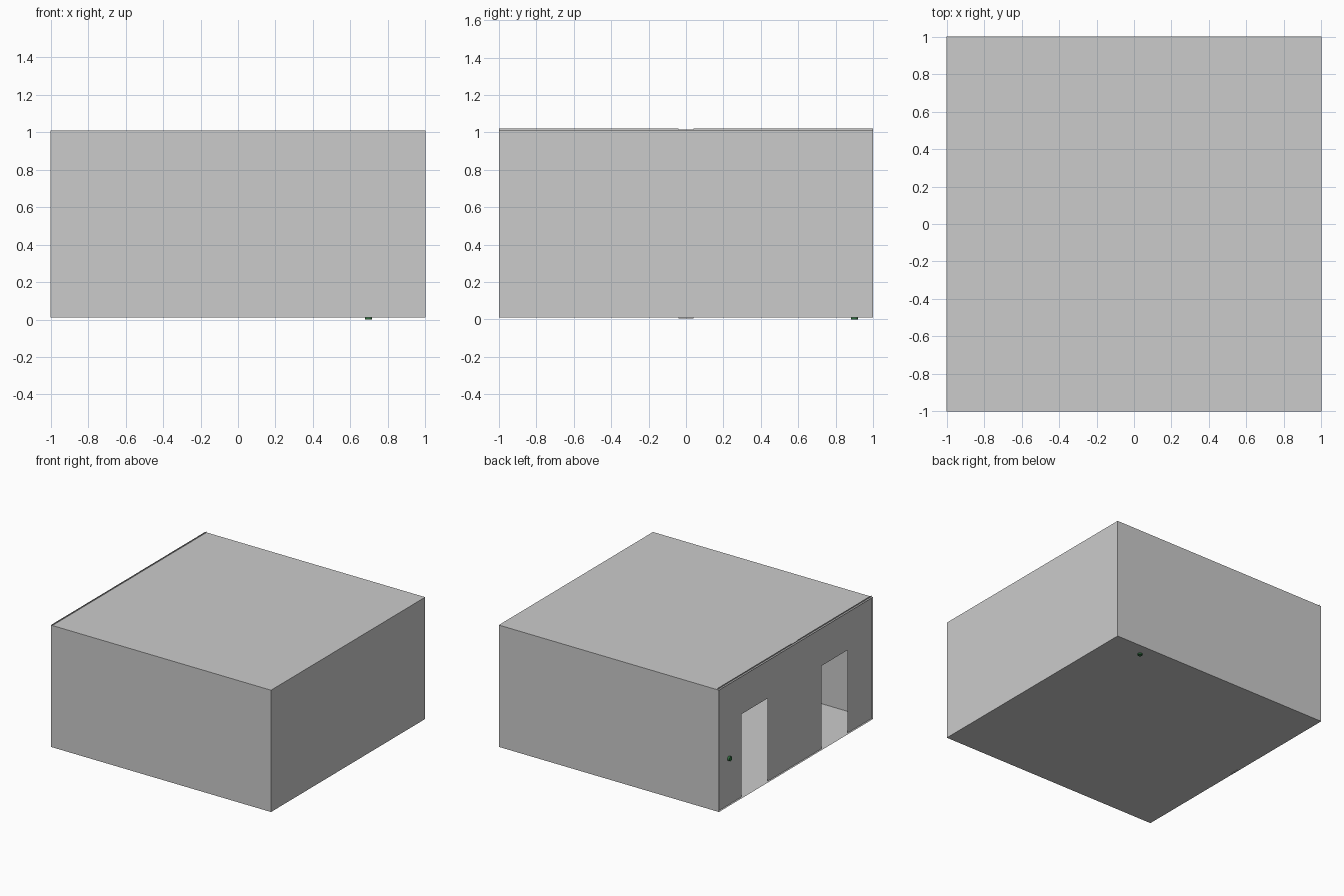
import bpy, bmesh, math

if "Cube" in bpy.data.objects:
    bpy.data.objects.remove(bpy.data.objects["Cube"])

FLOOR, CEIL = 0.01, 1.01
WALL_X = -0.985


def make_object(name, bm):
    mesh = bpy.data.meshes.new(name)
    bm.to_mesh(mesh)
    bm.free()
    obj = bpy.data.objects.new(name, mesh)
    bpy.context.collection.objects.link(obj)
    return obj


# room shell: thin box, open on the left side
bm = bmesh.new()
bmesh.ops.create_cube(bm, size=1)
for v in bm.verts:
    v.co.x *= 2
    v.co.y *= 2
    v.co.z += 0.5 + FLOOR
bm.normal_update()
bmesh.ops.delete(bm, geom=[f for f in bm.faces if f.normal.x < -0.9], context='FACES')
make_object("room_shell", bm)


def wall_panel(name, rects):
    """Thin upright wall in the left opening, from (y0, y1, z0, z1) rectangles."""
    bm = bmesh.new()
    for y0, y1, z0, z1 in rects:
        corners = [(y1, z0), (y0, z0), (y0, z1), (y1, z1)]
        bm.faces.new([bm.verts.new((WALL_X, y, z)) for y, z in corners])
    bmesh.ops.remove_doubles(bm, verts=bm.verts[:], dist=1e-4)
    return make_object(name, bm)


# two mirrored wall halves, each with a doorway
DOOR_IN, DOOR_OUT, DOOR_TOP, WALL_TOP = 0.35, 0.69, 0.69, 1.02
for side, name in ((1, "back_door_wall"), (-1, "front_door_wall")):
    strips = [(0.04, DOOR_IN, FLOOR, DOOR_TOP), (DOOR_OUT, 1, FLOOR, DOOR_TOP),
              (0.04, DOOR_IN, DOOR_TOP, WALL_TOP), (DOOR_IN, DOOR_OUT, DOOR_TOP, WALL_TOP),
              (DOOR_OUT, 1, DOOR_TOP, WALL_TOP)]
    wall_panel(name, [(*sorted((side * a, side * b)), z0, z1) for a, b, z0, z1 in strips])

# joining strip between the halves, set slightly lower
wall_panel("wall_joint", [(-0.04, 0.04, 0.005, 1.015)])

# small dark green studs: one on the door wall, one under the floor
green = bpy.data.materials.new("dark_green")
green.diffuse_color = (0.03, 0.16, 0.05, 1)
green.use_nodes = True
green.node_tree.nodes["Principled BSDF"].inputs["Base Color"].default_value = green.diffuse_color


def stud(name, loc, rot):
    bpy.ops.mesh.primitive_cylinder_add(vertices=16, radius=0.019, depth=0.02,
                                        location=loc, rotation=rot)
    obj = bpy.context.object
    obj.name = name
    obj.data.materials.append(green)
    bpy.ops.object.shade_smooth_by_angle()


stud("wall_stud", (-0.992, 0.85, 0.39), (0, math.pi / 2, 0))
stud("floor_stud", (0.697, 0.9, 0.01), (0, 0, 0))
